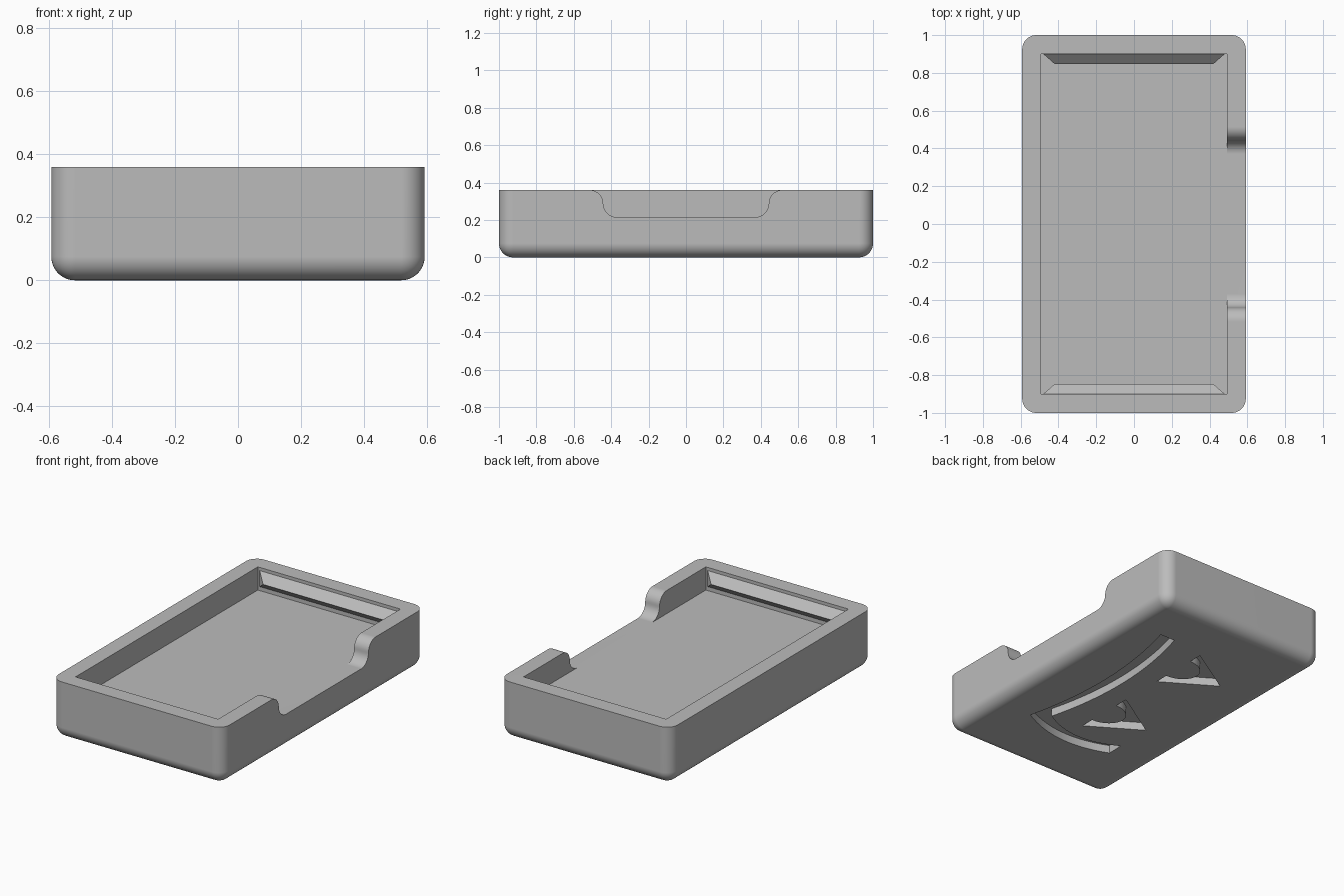
import bpy, bmesh
from math import sin, cos, pi
from mathutils import Vector

if "Cube" in bpy.data.objects:
    bpy.data.objects.remove(bpy.data.objects["Cube"], do_unlink=True)

HALF_X, HALF_Y, HEIGHT = 0.592, 1.0, 0.36
FLOOR, FILLET, ENGRAVE = 0.215, 0.075, 0.05
IN_X, IN_Y = 0.493, 0.9

grey = bpy.data.materials.new("plain grey")
grey.use_nodes = True
colour = (0.5, 0.5, 0.5, 1)
grey.diffuse_color = colour
grey.node_tree.nodes["Principled BSDF"].inputs["Base Color"].default_value = colour


def make_object(name, bm):
    bmesh.ops.recalc_face_normals(bm, faces=bm.faces[:])
    mesh = bpy.data.meshes.new(name)
    bm.to_mesh(mesh)
    bm.free()
    mesh.materials.append(grey)
    obj = bpy.data.objects.new(name, mesh)
    bpy.context.collection.objects.link(obj)
    return obj


def prism(name, outline, direction):
    """Extrude a closed outline of 3D points."""
    bm = bmesh.new()
    face = bm.faces.new([bm.verts.new(p) for p in outline])
    ext = bmesh.ops.extrude_face_region(bm, geom=[face], use_keep_orig=True)
    moved = [v for v in ext["geom"] if isinstance(v, bmesh.types.BMVert)]
    bmesh.ops.translate(bm, verts=moved, vec=direction)
    return make_object(name, bm)


def bowed(a, b, bulge, steps=16):
    """Points of a shallow arc from a to b, pushed sideways by bulge."""
    a, b, bulge = Vector(a), Vector(b), Vector(bulge)
    ts = [i / steps for i in range(steps + 1)]
    return [a.lerp(b, t) + bulge * (4 * t * (1 - t)) for t in ts]


def cut(target, cutter):
    cutter.hide_render = True
    bpy.context.view_layer.objects.active = target
    mod = target.modifiers.new("cut", "BOOLEAN")
    mod.operation, mod.solver, mod.object = "DIFFERENCE", "EXACT", cutter
    bpy.ops.object.modifier_apply(modifier=mod.name)
    bpy.data.objects.remove(cutter, do_unlink=True)


# Tray block: every edge rounded except the rim
bm = bmesh.new()
bmesh.ops.create_cube(bm, size=1)
for v in bm.verts:
    v.co = (v.co.x * 2 * HALF_X, v.co.y * 2 * HALF_Y, (v.co.z + 0.5) * HEIGHT)
soft = [e for e in bm.edges if min(v.co.z for v in e.verts) < 0.01]
bmesh.ops.bevel(bm, geom=soft, offset=FILLET, segments=10, profile=0.5,
                affect="EDGES", clamp_overlap=True)
tray = make_object("tray", bm)

# Inner cavity
corners = [(-IN_X, -IN_Y), (IN_X, -IN_Y), (IN_X, IN_Y), (-IN_X, IN_Y)]
cut(tray, prism("cavity_cutter", [(x, y, FLOOR) for x, y in corners], (0, 0, 0.4)))

# Side notch with S-shaped shoulders
r = (HEIGHT - FLOOR) / 2
mid_y = 0.4425
steps = 10
quarter = [i / steps * pi / 2 for i in range(steps + 1)]
shoulder = [(mid_y - r + r * sin(a), FLOOR + r - r * cos(a)) for a in quarter]
shoulder += [(mid_y + r - r * cos(a), HEIGHT - r + r * sin(a)) for a in quarter[1:]]
shoulder.append((mid_y + r, HEIGHT + 0.1))
profile = shoulder + [(-y, z) for y, z in reversed(shoulder)]
cut(tray, prism("notch_cutter", [(0.4, y, z) for y, z in profile], (0.3, 0, 0)))


# Engraved marks on the underside
def engrave(name, outline):
    cut(tray, prism(name, [(p[0], p[1], -0.05) for p in outline],
                    (0, 0, 0.05 + ENGRAVE)))


outer, inner = (0.34, -0.54), (0.236, -0.47)
side, end = (-0.08, 0), (0, -0.08)
band = bowed((0.36, 0.673), outer, side)
band += bowed(outer, (-0.302, -0.583), end)[1:]
band += bowed((-0.3, -0.478), inner, end)
band += bowed(inner, (0.256, 0.673), side)[1:]
engrave("band_cutter", band)

# Triangles with a raised half disc on the base
for cy in (-0.242, 0.434):
    base, half, rad = 0.025, 0.198, 0.11
    arc = [(base - 0.14 * sin(pi * i / 16), cy + rad * cos(pi * i / 16))
           for i in range(17)]
    engrave("triangle_cutter",
            [(base, cy - half), (-0.295, cy), (base, cy + half)] + arc)

# Smooth the rounded edges, keep the rest crisp
bpy.ops.object.select_all(action="DESELECT")
tray.select_set(True)
bpy.context.view_layer.objects.active = tray
bpy.ops.object.shade_smooth_by_angle(angle=pi / 6)
weighted = tray.modifiers.new("even_normals", "WEIGHTED_NORMAL")
weighted.keep_sharp = True

# Hipped snap ridges on the two end walls
for name, s in (("front_ridge", -1), ("back_ridge", 1)):
    bm = bmesh.new()
    for x in (-1, 1):
        for z in (0.24, 0.34):
            bm.verts.new((x * 0.48, s * IN_Y, z))
        bm.verts.new((x * 0.42, s * 0.847, 0.29))
    bmesh.ops.convex_hull(bm, input=bm.verts[:])
    make_object(name, bm)
